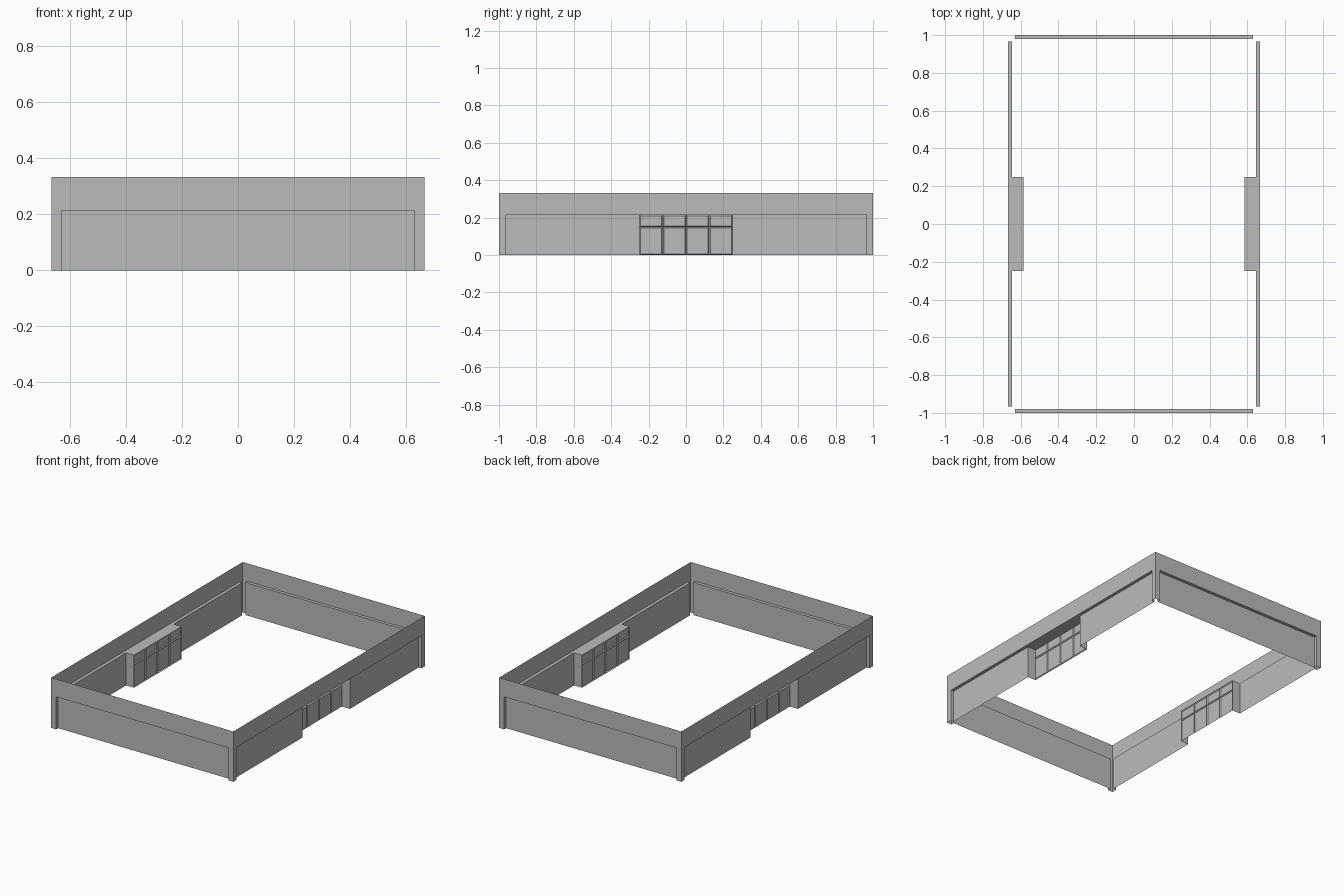
import bpy, bmesh, math
from mathutils import Matrix

cube = bpy.data.objects.get("Cube")
if cube:
    bpy.data.objects.remove(cube)

grey = bpy.data.materials.new("plain grey")
grey.use_nodes = True
colour = (0.5, 0.5, 0.5, 1)
grey.diffuse_color = colour
grey.node_tree.nodes["Principled BSDF"].inputs["Base Color"].default_value = colour

HALF_X, HALF_Y = 0.666, 1.0
TOP, LEDGE = 0.333, 0.215
RECESS, NICHE, NICHE_HALF = 0.021, 0.08, 0.248
MARGIN = 0.035


def make_object(name, bm, angle):
    bm.transform(Matrix.Rotation(angle, 4, 'Z'))
    mesh = bpy.data.meshes.new(name)
    bm.to_mesh(mesh)
    bm.free()
    mesh.materials.append(grey)
    obj = bpy.data.objects.new(name, mesh)
    bpy.context.collection.objects.link(obj)


def quad(bm, a, b, z0, z1):
    """Upright face between two plan points."""
    corners = [(*a, z0), (*b, z0), (*b, z1), (*a, z1)]
    return bm.faces.new([bm.verts.new(c) for c in corners])


def wall(name, half, dist, angle, niche):
    """Thin wall with a recessed lower panel and an optional deep niche."""
    bm = bmesh.new()
    r, n = half - MARGIN, NICHE_HALF
    front, panel, back = -dist, -dist + RECESS, -dist + NICHE
    middle = [(-n, panel), (-n, back), (n, back), (n, panel)] if niche else []
    recess = [(-r, front), (-r, panel), *middle, (r, panel), (r, front)]
    path = [(-half, front), *recess, (half, front)]
    # lower wall, leaving the niche back open for the shopfront
    for a, b in zip(path, path[1:]):
        if not (niche and a[1] == back and b[1] == back):
            quad(bm, a, b, 0, LEDGE)
    # ledge over the recess and the upper band
    bm.faces.new([bm.verts.new((*p, LEDGE)) for p in recess])
    quad(bm, path[0], path[-1], LEDGE, TOP)
    bmesh.ops.remove_doubles(bm, verts=bm.verts, dist=0.0001)
    make_object(name, bm, angle)


def window_front(name, dist, angle):
    """Window grid at the back of a niche."""
    bm = bmesh.new()
    y, cols = -dist + NICHE, 4
    step = 2 * NICHE_HALF / cols
    for i in range(cols):
        x = -NICHE_HALF + i * step
        for z0, z1 in ((0, 0.15), (0.15, LEDGE)):
            quad(bm, (x, y), (x + step, y), z0, z1)
    bmesh.ops.remove_doubles(bm, verts=bm.verts, dist=0.0001)
    bm.normal_update()
    bmesh.ops.inset_individual(bm, faces=bm.faces[:], thickness=0.008, depth=0.006)
    make_object(name, bm, angle)


# end walls
wall("front_wall", HALF_X, HALF_Y, 0, False)
wall("back_wall", HALF_X, HALF_Y, math.pi, False)

# side walls with window niches
for side, angle in (("left", math.pi / 2), ("right", -math.pi / 2)):
    wall(side + "_wall", HALF_Y, HALF_X, angle, True)
    window_front(side + "_windows", HALF_X, angle)
